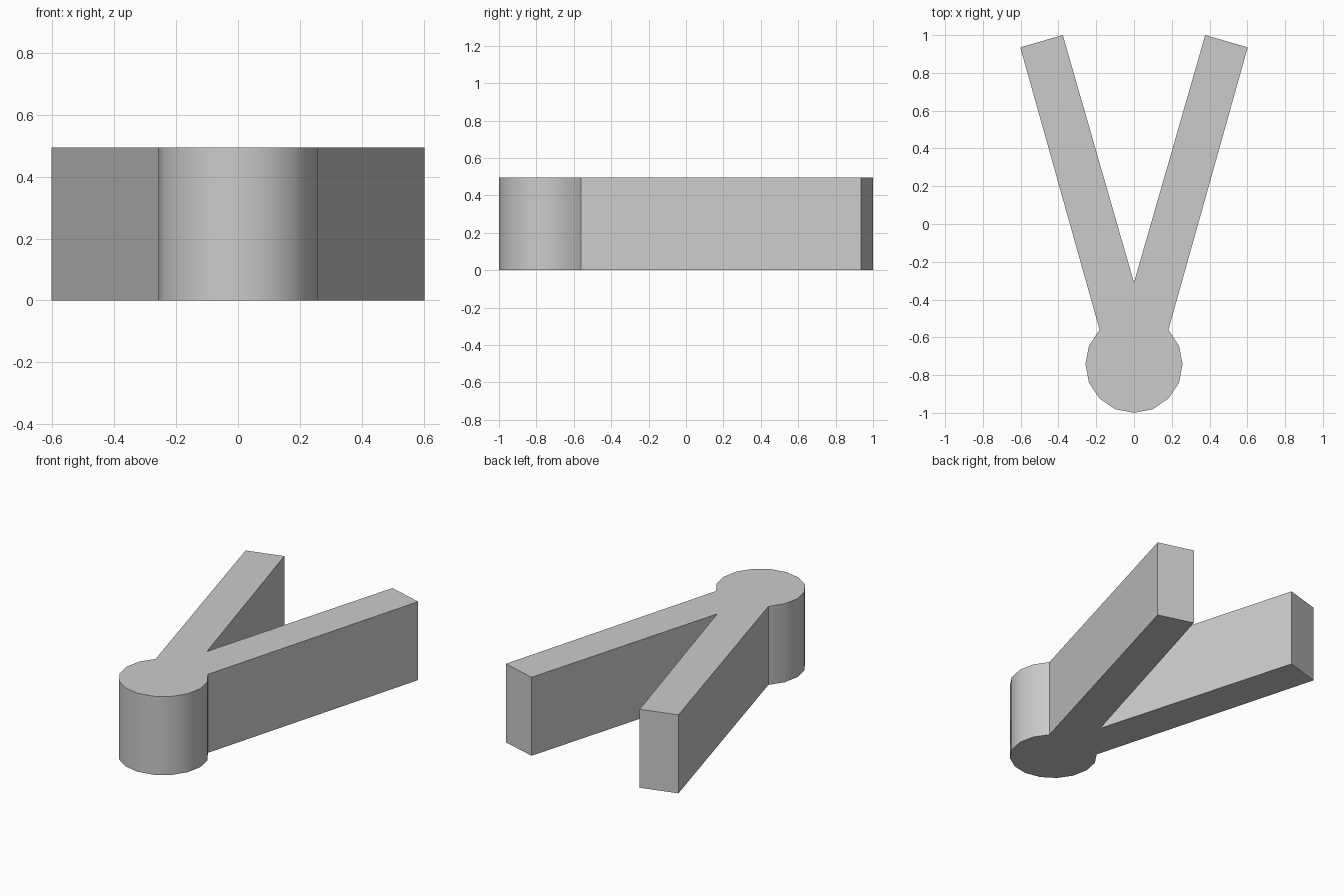
import bpy
import bmesh
from math import sin, cos, pi

HEIGHT = 0.495
HUB_Y, HUB_R = -0.7425, 0.2575

cube = bpy.data.objects.get("Cube")
if cube:
    bpy.data.objects.remove(cube, do_unlink=True)

# Plain grey material
grey = bpy.data.materials.new("plain_grey")
grey.use_nodes = True
colour = (0.6, 0.6, 0.6, 1)
grey.diffuse_color = colour
grey.node_tree.nodes["Principled BSDF"].inputs["Base Color"].default_value = colour

# Left half of the outline: round hub from its front tip to the neck, then the arm
half = [(HUB_R * sin(i * pi / 8), HUB_Y - HUB_R * cos(i * pi / 8)) for i in range(7)]
half += [(0.602, 0.935), (0.377, 1.0)]
notch = (0, -0.31)
outline = half + [notch] + [(-x, y) for x, y in reversed(half[1:])]

# Extrude the outline into a solid fork
bm = bmesh.new()
base = bm.faces.new([bm.verts.new((x, y, 0)) for x, y in outline])
top = bmesh.ops.extrude_face_region(bm, geom=[base], use_keep_orig=True)["geom"]
bmesh.ops.translate(bm, vec=(0, 0, HEIGHT),
                    verts=[v for v in top if isinstance(v, bmesh.types.BMVert)])
bmesh.ops.recalc_face_normals(bm, faces=bm.faces)
mesh = bpy.data.meshes.new("forked_block")
bm.to_mesh(mesh)
bm.free()
mesh.materials.append(grey)

# Smooth the round hub, keep the corners sharp
fork = bpy.data.objects.new("forked_block", mesh)
bpy.context.collection.objects.link(fork)
bpy.context.view_layer.objects.active = fork
fork.select_set(True)
bpy.ops.object.shade_smooth_by_angle(angle=pi / 6)
